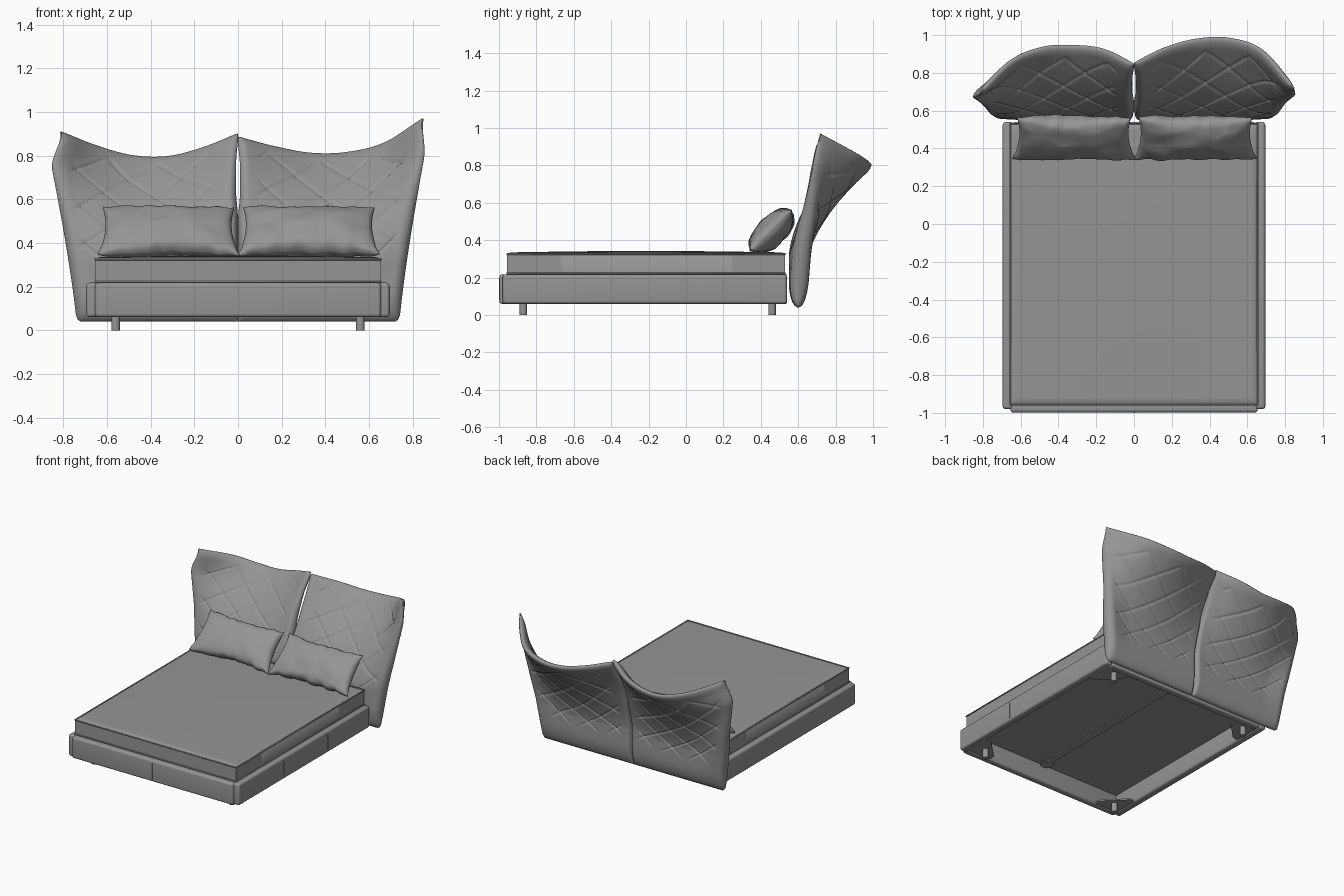
import bpy, bmesh, math
from mathutils import Vector, noise

cube = bpy.data.objects.get("Cube")
if cube:
    bpy.data.objects.remove(cube, do_unlink=True)

fabric = bpy.data.materials.new("grey_fabric")
fabric.use_nodes = True
GREY = (0.3, 0.3, 0.3, 1)
fabric.diffuse_color = GREY
fabric.node_tree.nodes["Principled BSDF"].inputs["Base Color"].default_value = GREY


def finish(name, bm, angle=40):
    """Turn a bmesh into a smooth shaded, coloured object."""
    bmesh.ops.recalc_face_normals(bm, faces=bm.faces)
    mesh = bpy.data.meshes.new(name)
    bm.to_mesh(mesh)
    bm.free()
    mesh.materials.append(fabric)
    obj = bpy.data.objects.new(name, mesh)
    bpy.context.collection.objects.link(obj)
    bpy.ops.object.select_all(action='DESELECT')
    obj.select_set(True)
    bpy.context.view_layer.objects.active = obj
    bpy.ops.object.shade_smooth_by_angle(angle=math.radians(angle))
    return obj


def box(name, x, y, z, bevel=0.0):
    """Rounded box from three (min, max) ranges."""
    bm = bmesh.new()
    bmesh.ops.create_cube(bm, size=1)
    for v in bm.verts:
        v.co = [(r[0] + r[1]) / 2 + c * (r[1] - r[0]) for r, c in zip((x, y, z), v.co)]
    if bevel:
        bmesh.ops.bevel(bm, geom=bm.edges[:], offset=bevel, segments=5,
                        profile=0.5, affect='EDGES')
    return finish(name, bm)


def cylinder(name, x, y, z0, z1, radius):
    bm = bmesh.new()
    bmesh.ops.create_cone(bm, cap_ends=True, segments=20, radius1=radius,
                          radius2=radius, depth=z1 - z0)
    bmesh.ops.translate(bm, vec=(x, y, (z0 + z1) / 2), verts=bm.verts)
    return finish(name, bm)


def prism(name, points, z0, z1):
    bm = bmesh.new()
    face = bm.faces.new([bm.verts.new((px, py, z0)) for px, py in points])
    top = bmesh.ops.extrude_face_region(bm, geom=[face])["geom"]
    verts = [g for g in top if isinstance(g, bmesh.types.BMVert)]
    bmesh.ops.translate(bm, vec=(0, 0, z1 - z0), verts=verts)
    return finish(name, bm)


def shell(name, surface, nu, nv):
    """Closed cushion: surface(u, v, side) for side +1 and -1, joined at the rim."""
    bm = bmesh.new()
    grids = []
    for side in (1, -1):
        g = [[bm.verts.new(surface(i / nu, j / nv, side)) for j in range(nv + 1)]
             for i in range(nu + 1)]
        grids.append(g)
        for i in range(nu):
            for j in range(nv):
                bm.faces.new((g[i][j], g[i + 1][j], g[i + 1][j + 1], g[i][j + 1]))
    rim = [(i, 0) for i in range(nu)] + [(nu, j) for j in range(nv)]
    rim += [(i, nv) for i in range(nu, 0, -1)] + [(0, j) for j in range(nv, 0, -1)]
    a, b = grids
    for (i, j), (k, l) in zip(rim, rim[1:] + rim[:1]):
        bm.faces.new((a[i][j], a[k][l], b[k][l], b[i][j]))
    return finish(name, bm, 60)


def spline(vals, t):
    """Smooth curve through evenly spaced values."""
    n = len(vals) - 1
    i = min(int(t * n), n - 1)
    f = t * n - i
    p1, p2 = vals[i], vals[i + 1]
    p0 = vals[i - 1] if i else 2 * p1 - p2
    p3 = vals[i + 2] if i + 2 <= n else 2 * p2 - p1
    return p1 + f / 2 * (p2 - p0 + f * (2 * p0 - 5 * p1 + 4 * p2 - p3
                                        + f * (3 * (p1 - p2) + p3 - p0)))


def step(t):
    t = max(0.0, min(1.0, t))
    return t * t * (3 - 2 * t)


def rounding(d, radius):
    k = 1 - min(1, d / radius)
    return math.sqrt(max(0, 1 - k * k))


# Headboard wings: curled panels, quilted with diamond grooves
def wing(name, sign, top, lean, tuck):
    def mid(u, v):
        z = 0.04 + v * (spline(top, u) - 0.04)
        inner = 0.001 + 0.009 * step((v - 0.55) / 0.15) * step((1.0 - v) / 0.15)
        outer = 0.74 + 0.142 * v ** 1.2 - tuck * step((v - 0.8) / 0.2)
        outer -= 0.02 * (1 - rounding(v, 0.05))
        y = 0.60 + spline(lean, u) * max(0, (v - 0.32) / 0.68) ** 1.6
        y += 0.03 * step((u - 0.75) / 0.25) * step(v / 0.5) * (1 - step((v - 0.5) / 0.5))
        return Vector((sign * (inner + u * (outer - inner)), y, z))

    def surface(u, v, side):
        e = 0.01
        u0, u1, v0, v1 = max(0, u - e), min(1, u + e), max(0, v - e), min(1, v + e)
        normal = (mid(u1, v) - mid(u0, v)).cross(mid(u, v1) - mid(u, v0)).normalized()
        half = 0.05 - 0.028 * step((v - 0.3) / 0.7)
        half *= rounding(u, 0.035) * rounding(1 - u, 0.07)
        half *= rounding(v, 0.18) * rounding(1 - v, 0.05)
        area = step((u - 0.07) / 0.05) * step((0.94 - u) / 0.05)
        area *= step((v - 0.22) / 0.06) * step((0.95 - v) / 0.04)
        for k in (3.4 * u + 4.8 * v, 3.4 * u - 4.8 * v):
            d = abs(k - round(k))
            half -= 0.007 * area * math.exp(-(d / 0.035) ** 2)
        return mid(u, v) + normal * side * sign * max(0.004, half)

    # this grid puts the groove lines exactly on vertices
    shell(name, surface, 102, 144)


wing("headboard_wing_right", -1, (0.90, 0.835, 0.795, 0.80, 0.845, 0.91),
     (0.245, 0.325, 0.345, 0.335, 0.265, 0.10), 0.07)
wing("headboard_wing_left", 1, (0.885, 0.84, 0.81, 0.815, 0.86, 0.97),
     (0.25, 0.335, 0.38, 0.383, 0.32, 0.12), 0.035)


# Pillows: leaning cushions with soft wrinkles and pinched sides
def pillow(name, cx, seed):
    def surface(u, v, side):
        a, b = 2 * u - 1, 2 * v - 1
        puff = max(0, (1 - a * a) * (1 - b * b)) ** 0.42
        wave = noise.noise(Vector((a * 2 + seed, b * 1.5, side)))
        ruffle = 0.012 * noise.noise(Vector((a * 5, b * 3, seed)))
        along = 0.152 * b * (1 - 0.1 * (1 - a * a)) + ruffle
        half = 0.004 + puff * ((0.066 if side > 0 else 0.08) + 0.015 * wave)
        across = (0.312 - 0.012 * b) * a * (1 - 0.07 * (1 - b * b))
        return Vector((cx + across, 0.455 + 0.71 * (along - side * half),
                       0.455 + 0.71 * (along + side * half)))

    shell(name, surface, 60, 40)


pillow("pillow_right", -0.318, 1.3)
pillow("pillow_left", 0.325, 7.7)


# Mattress with a slight crown and piping round the edges
def mattress_surface(u, v, side):
    edge = rounding(min(u, 1 - u), 0.02) * rounding(min(v, 1 - v), 0.02)
    crown = 0.008 * math.sin(math.pi * u) * math.sin(math.pi * v)
    z = 0.325 + 0.01 * edge + crown if side > 0 else 0.205
    return Vector(((u - 0.5) * 1.31, -0.957 + 1.487 * v, z))


shell("mattress", mattress_surface, 80, 80)
for z in (0.326, 0.222):
    path = bpy.data.curves.new("mattress_piping", 'CURVE')
    path.dimensions = '3D'
    path.bevel_depth = 0.005
    line = path.splines.new('POLY')
    line.points.add(3)
    for p, (sx, y) in zip(line.points, ((-1, -0.957), (1, -0.957), (1, 0.53), (-1, 0.53))):
        p.co = (sx * 0.655, y, z, 1)
    line.use_cyclic_u = True
    path.materials.append(fabric)
    bpy.context.collection.objects.link(bpy.data.objects.new("mattress_piping", path))

# Upholstered rails with thin seams
HEIGHT = (0.06, 0.218)
SEAM = (0.08, 0.198)
for sign, label in ((-1, "right"), (1, "left")):
    box("side_rail_" + label, sorted((sign * 0.638, sign * 0.695)), (-0.98, 0.54), HEIGHT, 0.016)
    for y in (-0.46, 0.05):
        box("side_seam", sorted((sign * 0.69, sign * 0.697)), (y - 0.002, y + 0.002), SEAM)
box("foot_rail", (-0.655, 0.655), (-0.998, -0.945), HEIGHT, 0.016)
box("foot_seam", (-0.002, 0.002), (-1.0, -0.99), SEAM)
box("head_rail", (-0.64, 0.64), (0.49, 0.54), HEIGHT, 0.01)

# Underside: platform, slim spine, corner plates and legs
box("platform", (-0.645, 0.645), (-0.95, 0.5), (0.19, 0.208))
box("spine_beam", (-0.02, 0.02), (-0.95, 0.5), (0.182, 0.19))
for y in (-0.9, 0.45):
    cylinder("beam_plate", 0, y, 0.174, 0.182, 0.045)
for sign in (-1, 1):
    for corner, inward, leg_y in ((-0.955, 1, -0.87), (0.5, -1, 0.46)):
        plan = ((0.645, 0), (0.645, 0.19), (0.6, 0.19), (0.46, 0.05), (0.46, 0))
        prism("corner_plate", [(sign * px, corner + inward * py) for px, py in plan],
              0.066, 0.076)
        cylinder("leg", sign * 0.56, leg_y, 0, 0.075, 0.02)
